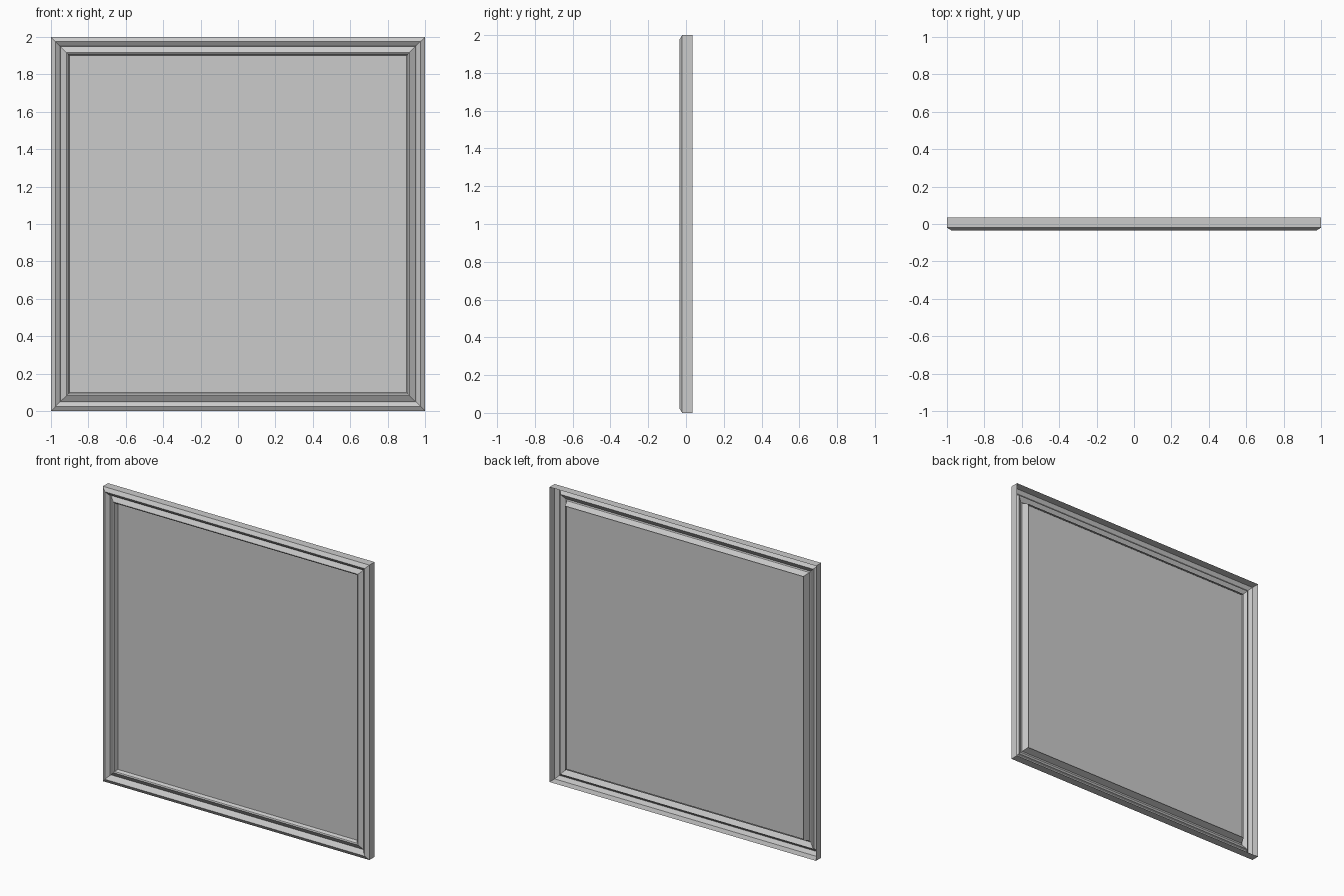
import bpy
import bmesh

if "Cube" in bpy.data.objects:
    bpy.data.objects.remove(bpy.data.objects["Cube"])

# Moulding cross-section: (inset from outer edge, depth y), an open-backed shell
PROFILE = [(0.0, 0.035), (0.0, -0.02), (0.025, -0.035), (0.046, -0.02),
           (0.051, -0.006), (0.082, -0.026), (0.09, -0.022), (0.106, 0.02)]


def square_ring(bm, inset, y):
    h = 1.0 - inset
    return [bm.verts.new((sx * h, y, 1.0 + sz * h))
            for sx, sz in ((-1, -1), (1, -1), (1, 1), (-1, 1))]


def make_object(name, bm):
    mesh = bpy.data.meshes.new(name)
    bm.to_mesh(mesh)
    bm.free()
    obj = bpy.data.objects.new(name, mesh)
    bpy.context.collection.objects.link(obj)
    return obj


# Mitred frame moulding
bm = bmesh.new()
rings = [square_ring(bm, d, y) for d, y in PROFILE]
for a, b in zip(rings, rings[1:]):
    for i in range(4):
        j = (i + 1) % 4
        bm.faces.new((a[i], a[j], b[j], b[i]))
bm.normal_update()
# outer wall must face outwards
if bm.faces[:][0].normal.z > 0:
    bmesh.ops.reverse_faces(bm, faces=bm.faces[:])
make_object("frame_moulding", bm)

# Flat panel held inside the frame
bm = bmesh.new()
bm.faces.new(square_ring(bm, 0.1, -0.003))
make_object("panel", bm)
